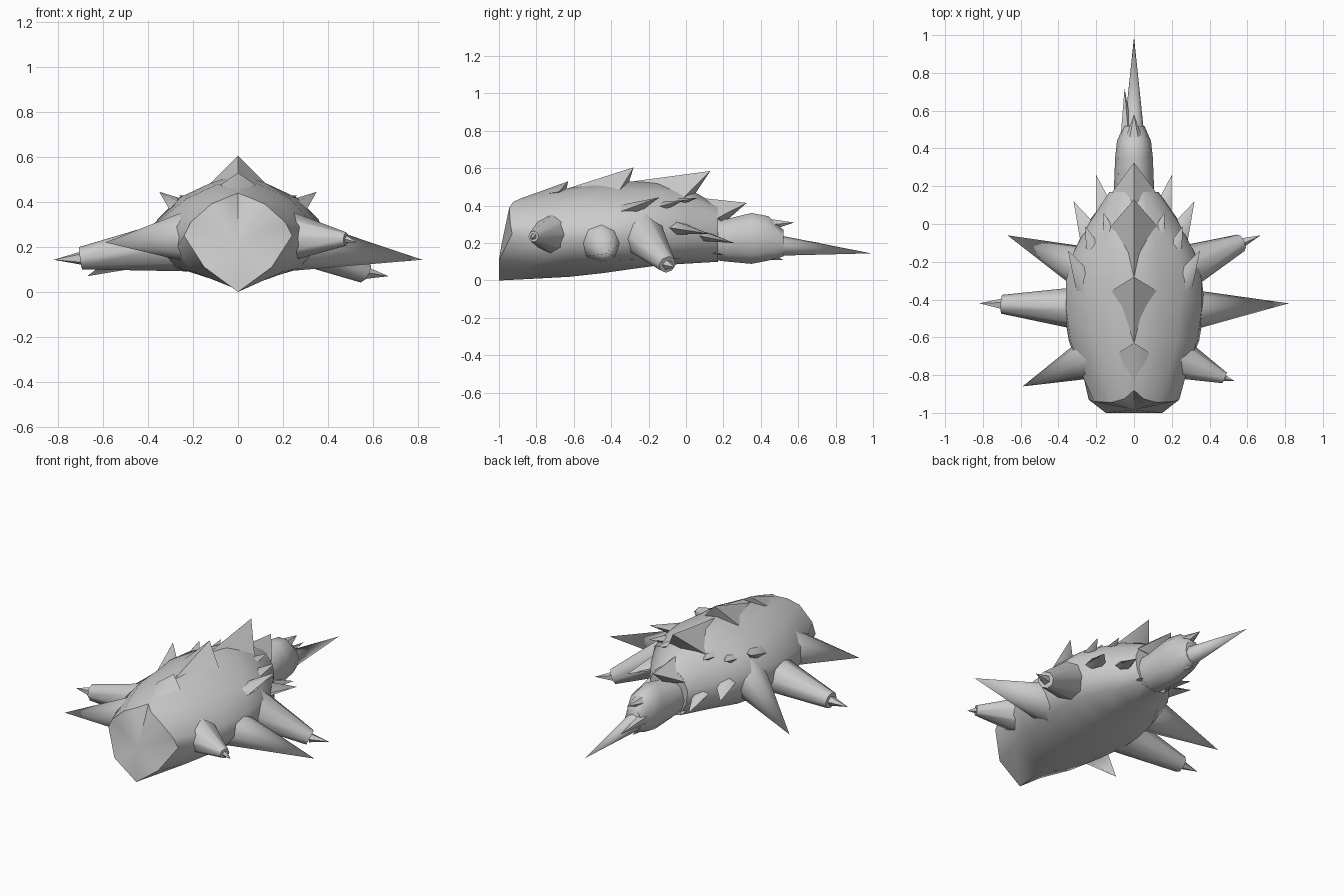
import bpy, math
from mathutils import Vector

if "Cube" in bpy.data.objects:
    bpy.data.objects.remove(bpy.data.objects["Cube"])


def finish(name, verts, faces, angle=50):
    me = bpy.data.meshes.new(name)
    me.from_pydata([tuple(v) for v in verts], [], faces)
    ob = bpy.data.objects.new(name, me)
    bpy.context.collection.objects.link(ob)
    bpy.ops.object.select_all(action='DESELECT')
    ob.select_set(True)
    bpy.context.view_layer.objects.active = ob
    bpy.ops.object.mode_set(mode='EDIT')
    bpy.ops.mesh.select_all(action='SELECT')
    bpy.ops.mesh.normals_make_consistent(inside=False)
    bpy.ops.object.mode_set(mode='OBJECT')
    bpy.ops.object.shade_smooth_by_angle(angle=math.radians(angle))
    return ob


def loft(name, rings, nose=None):
    n = len(rings[0])
    verts = [v for r in rings for v in r]
    faces = [(i * n + j, i * n + (j + 1) % n, (i + 1) * n + (j + 1) % n, (i + 1) * n + j)
             for i in range(len(rings) - 1) for j in range(n)]
    faces.append(tuple(range(len(verts) - n, len(verts))))
    if nose:
        verts.append(nose)
        faces += [(j, (j + 1) % n, len(verts) - 1) for j in range(n)]
    else:
        faces.append(tuple(range(n)))
    return finish(name, verts, faces)


def mirror_ring(half):
    return half + [(-x, y, z) for x, y, z in half[-2:0:-1]]


def spike(name, a, b, r, r_end=0.0, n=8, flat=1.0):
    # tapered horn from a to b, blunt when r_end > 0
    a, b = Vector(a), Vector(b)
    d = (b - a).normalized()
    u = d.cross(Vector((0, 0, 1))).normalized()
    w = u.cross(d)
    circle = lambda c, rad: [c + u * rad * math.cos(2 * math.pi * k / n)
                             + w * rad * flat * math.sin(2 * math.pi * k / n) for k in range(n)]
    if r_end:
        return loft(name, [circle(a, r), circle(b, r_end)])
    verts = circle(a, r) + [b]
    return finish(name, verts, [(k, (k + 1) % n, n) for k in range(n)] + [tuple(range(n))])


# Body shell
body = [[(0, -1, 0), (.15, -1, .11), (.24, -.93, .25), (.21, -.94, .31),
         (.12, -.945, .39), (.05, -.925, .42), (0, -.88, .44)]]
stations = [
    (-.8, [0, .2, .27, .275, .18, .08, 0], [.01, .09, .2, .29, .4, .45, .465]),
    (-.62, [0, .25, .345, .335, .23, .1, 0], [.02, .1, .2, .3, .415, .475, .495]),
    (-.44, [0, .28, .375, .36, .24, .12, 0], [.04, .105, .2, .31, .42, .485, .525]),
    (-.3, [0, .28, .35, .36, .26, .12, 0], [.06, .11, .2, .32, .42, .485, .53]),
    (-.15, [0, .25, .31, .32, .24, .12, 0], [.08, .115, .2, .32, .42, .48, .53]),
    (.0, [0, .17, .25, .24, .17, .09, 0], [.09, .12, .2, .3, .4, .46, .5]),
    (.17, [0, .08, .12, .13, .1, .05, 0], [.1, .12, .2, .28, .35, .39, .4])]
for y, xs, zs in stations:
    body.append([(x, y, z) for x, z in zip(xs, zs)])
loft("body", [mirror_ring(h) for h in body], nose=(0, -.985, .2))

# Overlapping back plates: front point, side corner, raised rear tip
plates = [((0, -.88, .44), (.08, -.68, .475), (0, -.63, .53)),
          ((0, -.64, .49), (.13, -.36, .475), (0, -.28, .605)),
          ((0, -.32, .525), (.13, -.02, .435), (0, .13, .585)),
          ((0, .0, .45), (.115, .17, .335), (0, .325, .415))]
for f, s, t in plates:
    back = (0, s[1] + .03, s[2] - .03)
    finish("back_plate", [f, s, t, (-s[0], s[1], s[2]), back],
           [(0, 1, 2), (0, 2, 3), (1, 4, 2), (2, 4, 3), (0, 4, 1), (0, 3, 4)], 60)

# Jagged shell-edge spines, leaning back along the flanks
spines = [((.12, -.06, .27), (.2, .26, .2), .08), ((.18, -.16, .3), (.32, .12, .25), .095),
          ((.06, -.05, .19), (.1, .2, .135), .075), ((.1, -.16, .4), (.16, .06, .44), .07),
          ((.18, -.22, .37), (.26, -.01, .43), .07), ((.24, -.34, .36), (.35, -.14, .445), .07)]
for s in (1, -1):
    for a, b, r in spines:
        spike("side_spine", (s * a[0], *a[1:]), (s * b[0], *b[1:]), r, n=6, flat=.7)

# Pointed legs
spike("mid_leg_right", (.22, -.46, .215), (.82, -.42, .143), .125)
spike("rear_leg_left", (-.2, -.26, .28), (-.67, -.06, .07), .135)
spike("front_leg_left", (-.16, -.68, .25), (-.59, -.86, .22), .135)

# Broken legs: blunt stump with a thin point inside
for name, a, b, tip, r, re in [
        ("mid_leg_left", (-.22, -.45, .215), (-.7, -.425, .15), (-.82, -.42, .143), .125, .05),
        ("rear_leg_right", (.2, -.26, .28), (.565, -.1, .085), (.67, -.06, .07), .135, .048),
        ("front_leg_right", (.16, -.68, .25), (.48, -.815, .235), (.53, -.83, .22), .135, .03)]:
    spike(name, a, b, r, re)
    spike(name + "_tip", b, tip, re * .6, n=5)

# Tail bulb
rings = []
for y, rx, rz, zc in [(.1, .11, .11, .22), (.22, .105, .12, .215), (.35, .1, .143, .225),
                      (.44, .09, .125, .225), (.52, .055, .075, .2)]:
    rings.append([(rx * math.cos(k * math.pi / 5), y, zc + rz * math.sin(k * math.pi / 5))
                  for k in range(10)])
loft("tail", rings)

# Tail end spikes
spike("tail_point", (0, .4, .195), (0, .99, .145), .062, flat=1.05)
spike("tail_splinter_top", (0, .36, .29), (0, .58, .31), .08, n=6, flat=.75)
spike("tail_splinter_low", (0, .33, .16), (0, .52, .11), .08, n=6, flat=.75)
spike("tail_splinter_side", (-.04, .44, .21), (-.05, .72, .2), .04, n=5)
